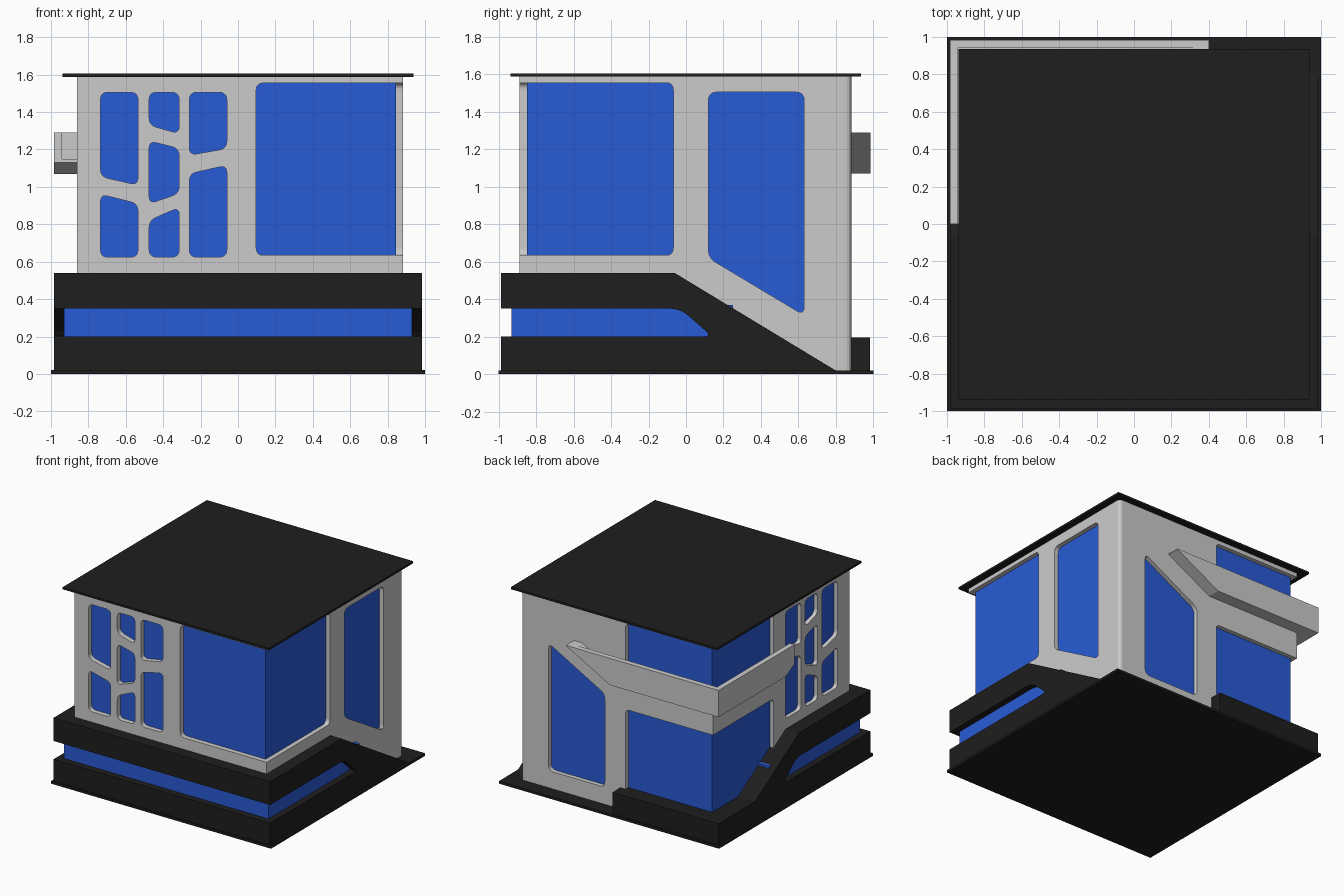
import bpy, bmesh
from mathutils import Vector

if "Cube" in bpy.data.objects:
    bpy.data.objects.remove(bpy.data.objects["Cube"])


def material(name, color):
    m = bpy.data.materials.new(name)
    m.diffuse_color = (*color, 1)
    m.use_nodes = True
    m.node_tree.nodes["Principled BSDF"].inputs["Base Color"].default_value = m.diffuse_color
    return m


BLACK = material("black", (0.013, 0.013, 0.013))
BLUE = material("blue_glass", (0.022, 0.105, 0.68))


def fillet(points, radius, steps=5):
    """Round polygon corners; radius is one number or one per corner."""
    n = len(points)
    out = []
    for i, p in enumerate(points):
        r = radius[i] if isinstance(radius, (list, tuple)) else radius
        p = Vector(p)
        if r == 0:
            out.append(p)
            continue
        a = p + (Vector(points[i - 1]) - p).normalized() * r
        b = p + (Vector(points[(i + 1) % n]) - p).normalized() * r
        for k in range(steps + 1):
            t = k / steps
            out.append(a * (1 - t) ** 2 + p * 2 * t * (1 - t) + b * t * t)
    return out


def add_prism(bm, axis, pts, lo, hi):
    """Extrude a 2D profile along an axis: x (y,z), y (x,z), z (x,y)."""
    place = {"x": lambda u, v, w: (w, u, v),
             "y": lambda u, v, w: (u, w, v),
             "z": lambda u, v, w: (u, v, w)}[axis]
    rings = [[bm.verts.new(place(p[0], p[1], w)) for p in pts] for w in (lo, hi)]
    n = len(pts)
    bm.faces.new(rings[0])
    bm.faces.new(rings[1])
    for i in range(n):
        j = (i + 1) % n
        bm.faces.new((rings[0][i], rings[0][j], rings[1][j], rings[1][i]))


def part(name, prisms, mat=None):
    bm = bmesh.new()
    for p in prisms:
        add_prism(bm, *p)
    bmesh.ops.recalc_face_normals(bm, faces=bm.faces)
    me = bpy.data.meshes.new(name)
    bm.to_mesh(me)
    bm.free()
    if mat:
        me.materials.append(mat)
    ob = bpy.data.objects.new(name, me)
    bpy.context.collection.objects.link(ob)
    return ob


def rect(a, b, c, d):
    return [(a, c), (b, c), (b, d), (a, d)]


# Base plate and roof
part("base_plate", [("z", rect(-1, 1, -1, 1), 0, 0.02)], BLACK)
part("roof", [("z", rect(-0.937, 0.937, -0.937, 0.935), 1.588, 1.605)], BLACK)

# Wrap-around skirt with a long slit, and the glass strip behind it
S = 0.983
skirt = fillet([(-0.988, 0.01), (0.815, 0.01), (-0.06, 0.54), (-0.988, 0.54),
                (-0.988, 0.35), (-0.03, 0.35), (0.14, 0.2), (-0.988, 0.2)],
               [0, 0, 0, 0, 0, 0.06, 0.05, 0])
part("skirt", [("x", skirt, -S, S)], BLACK)
part("strip_window", [("z", rect(-0.93, 0.93, -0.932, 0.25), 0.18, 0.37)], BLUE)

# Low planter wall around the back left corner
part("low_wall", [("z", [(-S, 0.45), (-0.82, 0.45), (-0.82, 0.84), (-0.02, 0.84),
                         (-0.02, S), (-S, S)], 0.01, 0.195)], BLACK)

# House walls, with a rounded back right corner
L, R, F, B = -0.862, 0.882, -0.888, 0.882
walls = part("walls", [("z", fillet([(L, F), (R, F), (R, B), (L, B)],
                                    [0, 0, 0.035, 0]), 0.015, 1.592)])

# Small cells: column, then heights bottom-left, bottom-right, top-right, top-left
COLS = [(-0.735, -0.535), (-0.475, -0.315), (-0.26, -0.06)]
CELLS = [(0, 1.055, 1.01, 1.505, 1.505), (0, 0.625, 0.625, 0.91, 0.96),
         (1, 1.33, 1.285, 1.505, 1.505), (1, 0.91, 0.965, 1.205, 1.245),
         (1, 0.625, 0.625, 0.89, 0.82), (2, 1.17, 1.205, 1.505, 1.505),
         (2, 0.625, 0.625, 1.115, 1.07)]
cells = []
for c, bl, br, tr, tl in CELLS:
    a, b = COLS[c]
    cells.append(fillet([(a, bl), (b, br), (b, tr), (a, tl)], 0.04))

# Corner windows run past the wall corner; only their inner corners are rounded
inner_left, inner_right = [0.04, 0, 0, 0.04], [0, 0.04, 0.04, 0]
front = cells + [fillet(rect(0.097, 1.0, 0.635, 1.555), inner_left)]
left = cells + [fillet(rect(0.097, 1.0, z0, z1), inner_left)
                for z0, z1 in ((0.16, 0.85), (1.12, 1.555))]
right = [fillet(rect(-1.0, -0.068, 0.635, 1.555), inner_right),
         fillet([(0.12, 0.62), (0.63, 0.315), (0.63, 1.505), (0.12, 1.505)], 0.045)]
back = [fillet(rect(-1.0, -0.068, z0, z1), inner_right)
        for z0, z1 in ((0.16, 0.85), (1.12, 1.555))]
back.append(fillet([(0.12, 0.16), (0.63, 0.16), (0.63, 1.205), (0.12, 0.925)], 0.045))

# Cut the window recesses one wall at a time
D = 0.045
for name, axis, shapes, lo, hi in (("front", "y", front, -1.1, F + D),
                                   ("right", "x", right, R - D, 1.1),
                                   ("back", "y", back, B - D, 1.1),
                                   ("left", "x", left, -1.1, L + D)):
    cutter = part(name + "_cutter", [(axis, s, lo, hi) for s in shapes])
    cutter.hide_render = True
    mod = walls.modifiers.new(name, "BOOLEAN")
    mod.operation, mod.solver, mod.object = "DIFFERENCE", "EXACT", cutter
    bpy.context.view_layer.objects.active = walls
    bpy.ops.object.modifier_apply(modifier=name)
    bpy.data.objects.remove(cutter)

# Glass standing just proud of the recesses
part("glass", [("z", rect(-0.83, 0.845, -0.848, 0.846), 0.03, 1.565)], BLUE)

# Balcony: parapets and floors, with sloping ends
T = 0.985
part("balcony_parapet", [
    ("y", [(-T, 1.07), (0, 1.07), (0.4, 1.285), (0.4, 1.29), (-T, 1.29)], 0.942, T),
    ("x", [(T, 1.07), (0.11, 1.07), (0, 1.13), (0, 1.29), (T, 1.29)], -T, -0.942)])
part("balcony_floor", [
    ("y", [(-0.95, 1.07), (0, 1.07), (0.4, 1.285), (0.4, 1.29), (0.33, 1.29),
           (0, 1.11), (-0.95, 1.11)], 0.87, 0.95),
    ("x", [(0.95, 1.07), (0.11, 1.07), (0, 1.13), (0, 1.15), (0.1, 1.11),
           (0.95, 1.11)], -0.95, -0.85)])
